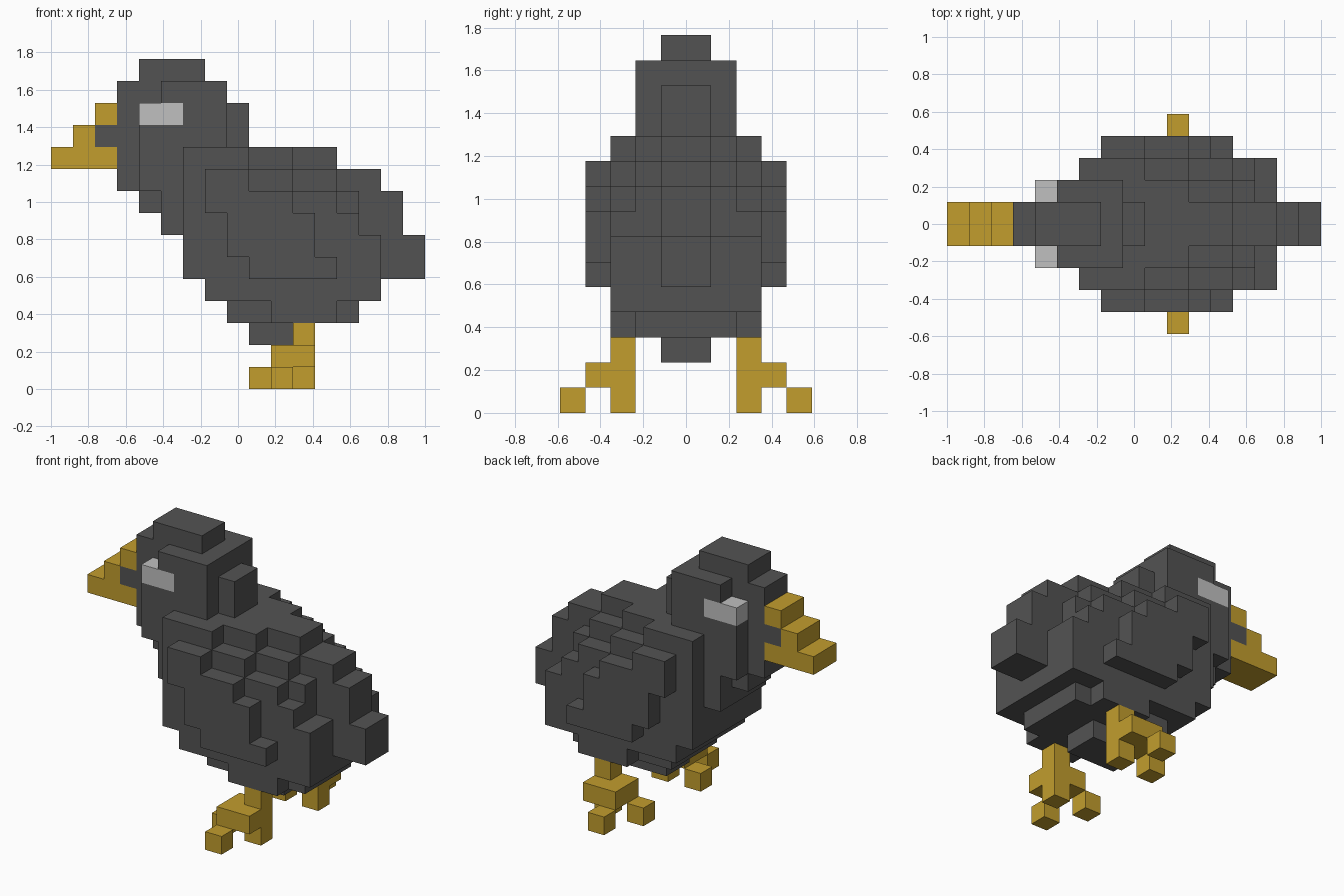
import bpy
import bmesh
from mathutils import Vector

if "Cube" in bpy.data.objects:
    bpy.data.objects.remove(bpy.data.objects["Cube"], do_unlink=True)

U = 2 / 17  # edge of one block


def material(name, rgb):
    m = bpy.data.materials.new(name)
    m.use_nodes = True
    m.diffuse_color = (*rgb, 1)
    bsdf = next(n for n in m.node_tree.nodes if n.type == 'BSDF_PRINCIPLED')
    bsdf.inputs["Base Color"].default_value = (*rgb, 1)
    bsdf.inputs["Roughness"].default_value = 0.8
    return m


CHARCOAL = material("charcoal feathers", (0.086, 0.086, 0.086))
GOLD = material("golden beak and legs", (0.54, 0.34, 0.027))
SILVER = material("pale eye", (0.53, 0.53, 0.53))


def block(x0, x1, j0, j1, z0, z1, sides=(1, -1)):
    """Cells of a box; j counts outward from the middle plane on each side."""
    return {(x, j if s > 0 else -1 - j, z) for x in range(x0, x1)
            for j in range(j0, j1) for z in range(z0, z1) for s in sides}


def rows(table):
    """Per height: the length span of each layer, from the middle outward."""
    cells = set()
    for z, spans in table.items():
        for j, (a, b) in enumerate(spans):
            cells |= block(a, b, j, j + 1, z, z + 1)
    return cells


parts = {}

# Eyes and stepped beak
for side, s in (("back", 1), ("front", -1)):
    parts["eye_" + side] = (block(4, 6, 1, 2, 12, 13, (s,)), SILVER)
parts["beak"] = (block(0, 3, 0, 1, 10, 11) | block(1, 2, 0, 1, 11, 12)
                 | block(2, 3, 0, 1, 12, 13), GOLD)

# Head with crown, and the dark nostril block inside the beak
parts["head"] = (rows({
    14: [(4, 7)],
    13: [(3, 8), (5, 8)],
    12: [(3, 9), (6, 8)],
    11: [(2, 9), (4, 8)],
}), CHARCOAL)

# Body and wings, rounded by layers
parts["body"] = (rows({
    10: [(3, 13), (4, 11), (6, 9)],
    9: [(3, 15), (4, 13), (6, 11), (7, 9)],
    8: [(4, 15), (5, 14), (6, 13), (7, 11)],
    7: [(5, 15), (5, 14), (6, 14), (8, 12)],
    6: [(6, 15), (6, 15), (6, 15), (8, 12)],
    5: [(6, 15), (6, 15), (6, 15), (9, 13)],
    4: [(7, 15), (7, 15), (7, 15)],
    3: [(8, 14), (8, 14), (10, 13)],
    2: [(9, 12)],
}), CHARCOAL)
parts["tail"] = (block(15, 16, 0, 1, 5, 9) | block(16, 17, 0, 1, 5, 7), CHARCOAL)

# Legs: shank with heel, foot plate and two toes
for side, s in (("back", 1), ("front", -1)):
    parts["leg_" + side] = (block(11, 12, 2, 3, 0, 3, (s,))
                            | block(10, 12, 2, 4, 1, 2, (s,))
                            | block(10, 11, 4, 5, 0, 1, (s,))
                            | block(9, 10, 2, 3, 0, 1, (s,)), GOLD)

occupied = set().union(*(cells for cells, _ in parts.values()))


def build(name, cells, mat):
    """Skin the blocks with outer faces only, then merge flat areas."""
    bm = bmesh.new()
    verts = {}

    def vert(p):
        if p not in verts:
            verts[p] = bm.verts.new(Vector((p[0] - 8.5, p[1], p[2])) * U)
        return verts[p]

    for c in sorted(cells):
        for axis in range(3):
            u, v = (axis + 1) % 3, (axis + 2) % 3
            for step in (0, 1):
                n = list(c)
                n[axis] += 1 if step else -1
                if tuple(n) in occupied:
                    continue
                quad = []
                for du, dv in ((0, 0), (1, 0), (1, 1), (0, 1)):
                    p = list(c)
                    p[axis] += step
                    p[u] += du
                    p[v] += dv
                    quad.append(vert(tuple(p)))
                bm.faces.new(quad if step else quad[::-1])
    bmesh.ops.dissolve_limit(bm, angle_limit=0.01, verts=bm.verts[:], edges=bm.edges[:])
    mesh = bpy.data.meshes.new(name)
    bm.to_mesh(mesh)
    bm.free()
    mesh.materials.append(mat)
    bpy.context.scene.collection.objects.link(bpy.data.objects.new(name, mesh))


for part, (cells, mat) in parts.items():
    build(part, cells, mat)
